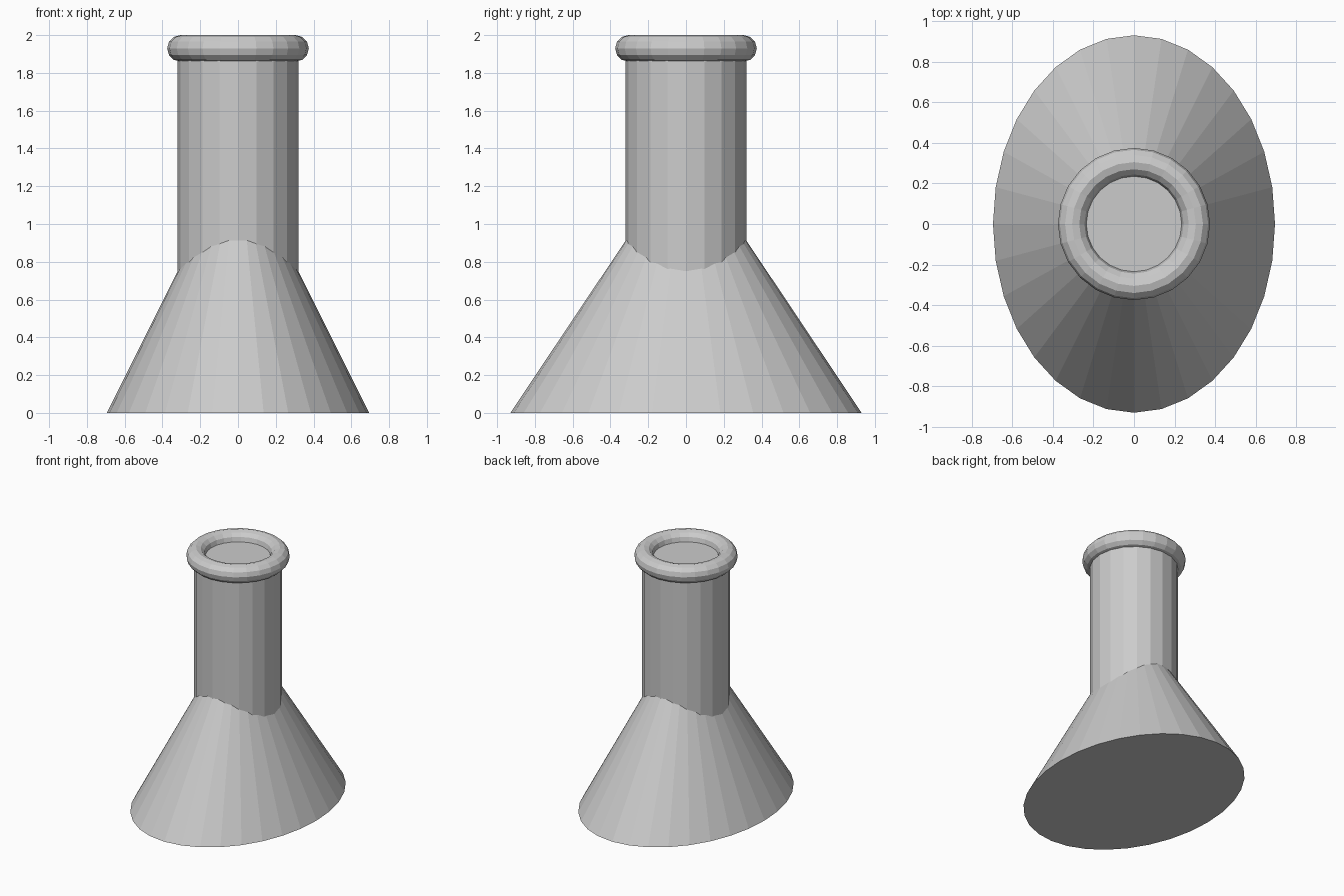
import bpy

if "Cube" in bpy.data.objects:
    bpy.data.objects.remove(bpy.data.objects["Cube"])

NECK_TOP = 1.93      # height of the neck's cap, at the middle of the lip
NECK_RADIUS = 0.32
NECK_BOTTOM = 0.5    # sunk inside the cone
CONE_HEIGHT = 1.39

# Flared body: a cone stretched into an oval footprint
bpy.ops.mesh.primitive_cone_add(vertices=32, radius1=1, radius2=0, depth=CONE_HEIGHT,
                                location=(0, 0, CONE_HEIGHT / 2))
body = bpy.context.object
body.name = "flared_body"
body.scale = (0.695, 0.93, 1)

# Straight round neck
bpy.ops.mesh.primitive_cylinder_add(vertices=20, radius=NECK_RADIUS,
                                    depth=NECK_TOP - NECK_BOTTOM,
                                    location=(0, 0, (NECK_TOP + NECK_BOTTOM) / 2))
bpy.context.object.name = "neck"

# Rolled lip around the mouth
bpy.ops.mesh.primitive_torus_add(major_radius=0.305, minor_radius=0.07,
                                 major_segments=24, minor_segments=12,
                                 location=(0, 0, NECK_TOP))
bpy.context.object.name = "lip"
